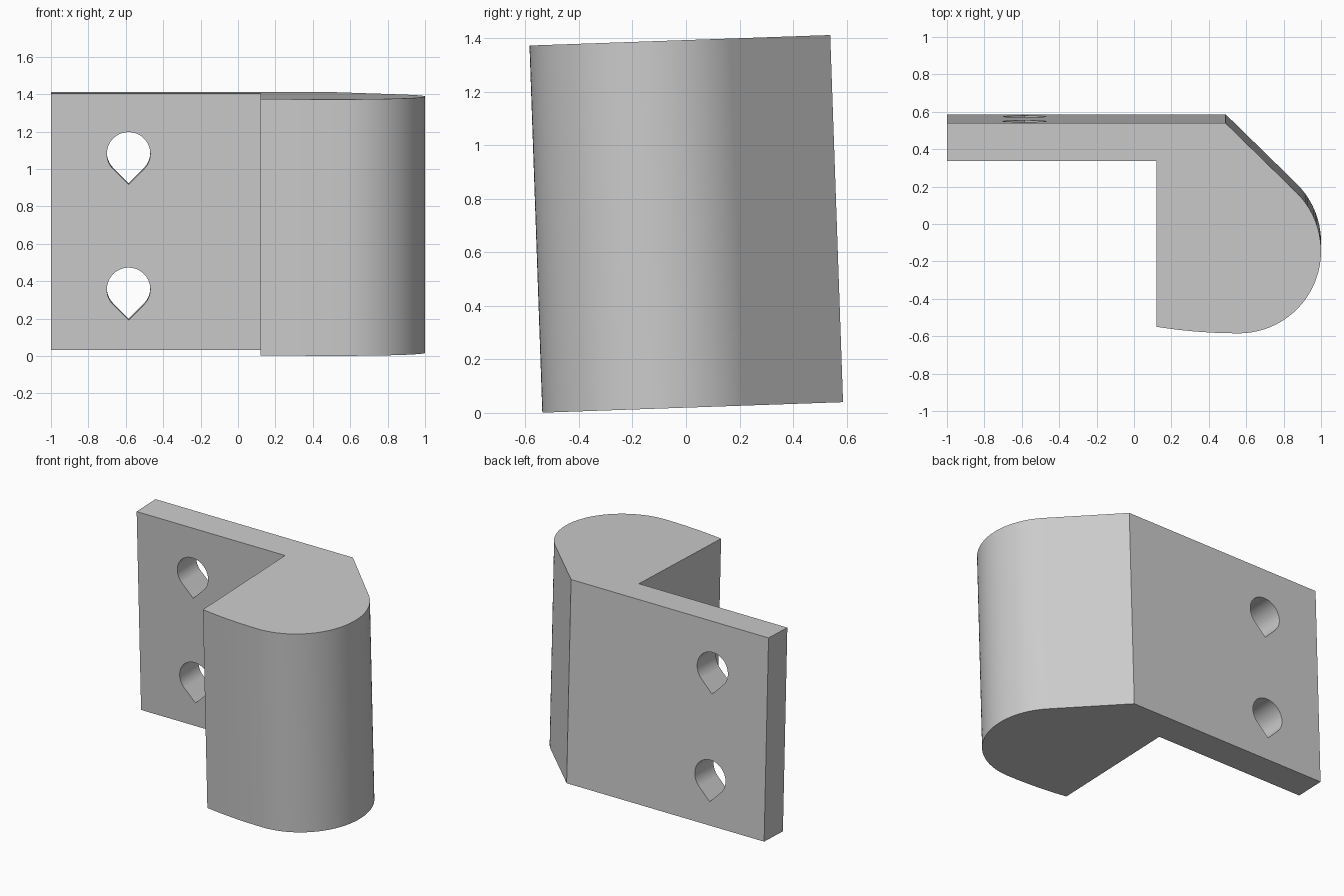
import bpy
import bmesh
from math import sin, cos, radians, sqrt
from mathutils import Matrix, Vector

cube = bpy.data.objects.get("Cube")
if cube:
    bpy.data.objects.remove(cube, do_unlink=True)

HEIGHT = 1.372
TILT = radians(2)
FRAME = Matrix.Translation((0, 0, 0.706)) @ Matrix.Rotation(TILT, 4, 'X')

grey = bpy.data.materials.new("plain_grey")
grey.use_nodes = True
grey.diffuse_color = (0.6, 0.6, 0.6, 1)
grey.node_tree.nodes["Principled BSDF"].inputs["Base Color"].default_value = (0.6, 0.6, 0.6, 1)


def arc(cx, cy, r, start, end, steps):
    """Points along a circular arc, angles in degrees."""
    angles = [radians(start + (end - start) * i / steps) for i in range(steps + 1)]
    return [(cx + r * cos(a), cy + r * sin(a)) for a in angles]


def prism(name, points, direction):
    """Closed outline extruded into a solid, in the tilted frame."""
    bm = bmesh.new()
    face = bm.faces.new([bm.verts.new(p) for p in points])
    extruded = bmesh.ops.extrude_face_region(bm, geom=[face])["geom"]
    bmesh.ops.translate(bm, vec=Vector(direction),
                        verts=[v for v in extruded if isinstance(v, bmesh.types.BMVert)])
    bmesh.ops.recalc_face_normals(bm, faces=bm.faces)
    mesh = bpy.data.meshes.new(name)
    bm.to_mesh(mesh)
    bm.free()
    mesh.materials.append(grey)
    obj = bpy.data.objects.new(name, mesh)
    obj.matrix_world = FRAME
    bpy.context.collection.objects.link(obj)
    return obj


# Bracket outline: flat plate, chamfer, round nose, shallow front curve
R = 0.44
nose = arc(0.56, -0.121, R, 45, -90, 45)
front = arc(0.56, -0.561 + 2.77, 2.77, -90, -99.14, 6)[1:]
outline = [(-1, 0.563), (0.49, 0.563)] + nose + front + [(0.12, 0.36), (-1, 0.36)]
bracket = prism("mounting_bracket", [(x, y, -HEIGHT / 2) for x, y in outline], (0, 0, HEIGHT))

# Teardrop screw holes through the plate
r = 0.116
for z in (-0.3625, 0.3625):
    drop = arc(-0.585, z, r, -45, 225, 54) + [(-0.585, z - r * sqrt(2))]
    cutter = prism("hole_cutter", [(x, 0.25, h) for x, h in drop], (0, 0.45, 0))
    cutter.hide_render = True
    cut = bracket.modifiers.new("hole", 'BOOLEAN')
    cut.operation = 'DIFFERENCE'
    cut.solver = 'EXACT'
    cut.object = cutter
    bpy.context.view_layer.objects.active = bracket
    bpy.ops.object.modifier_apply(modifier=cut.name)
    bpy.data.objects.remove(cutter, do_unlink=True)

# Smooth curved walls, crisp edges
bpy.ops.object.select_all(action='DESELECT')
bracket.select_set(True)
bpy.context.view_layer.objects.active = bracket
bpy.ops.object.shade_smooth_by_angle(angle=radians(20))
weighted = bracket.modifiers.new("even_shading", 'WEIGHTED_NORMAL')
weighted.keep_sharp = True
